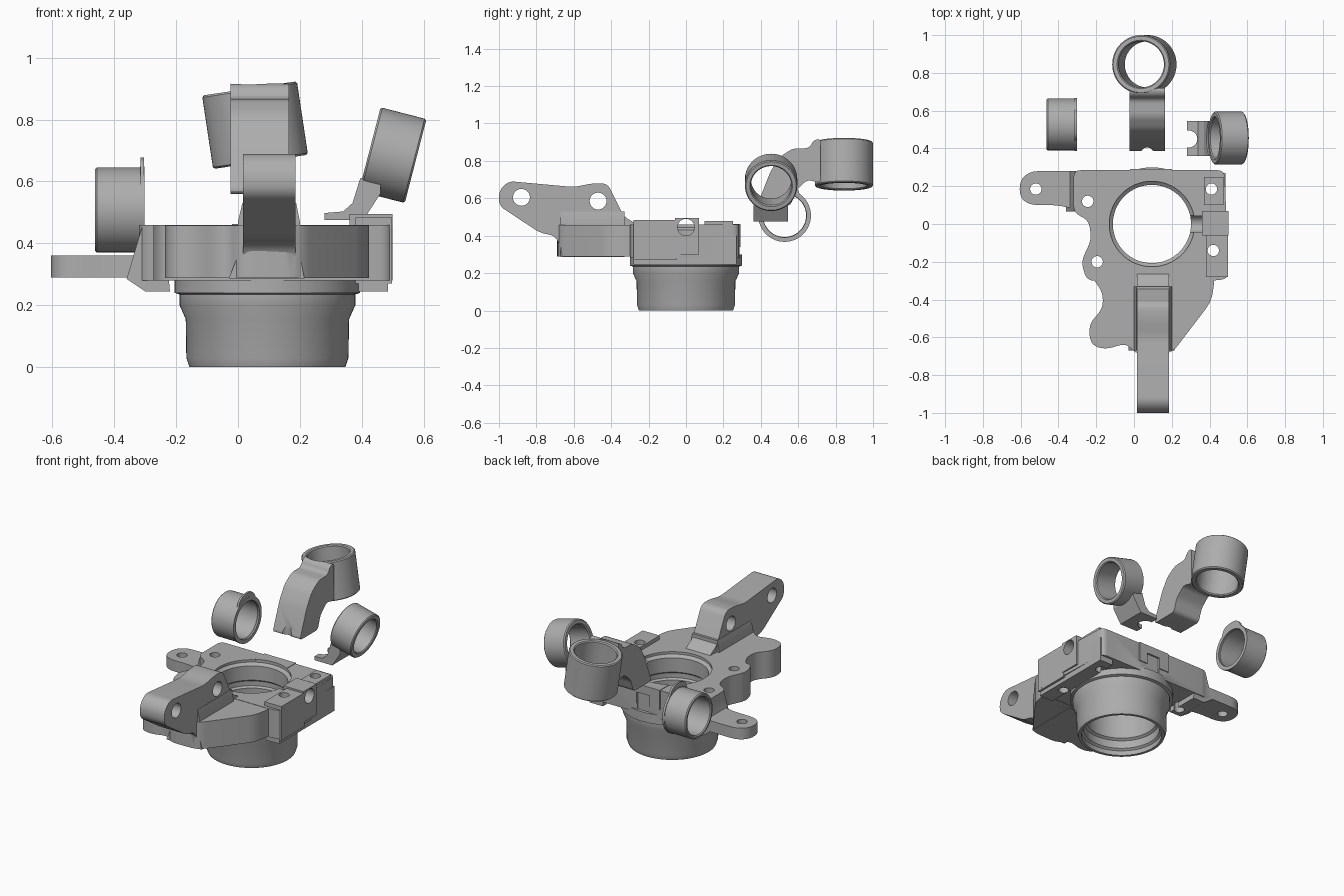
import bpy, bmesh, math
from mathutils import Vector

if "Cube" in bpy.data.objects:
    bpy.data.objects.remove(bpy.data.objects["Cube"], do_unlink=True)

steel = bpy.data.materials.new("cast_steel_grey")
steel.use_nodes = True
GREY = (0.42, 0.42, 0.42, 1)
steel.diffuse_color = GREY
steel.node_tree.nodes["Principled BSDF"].inputs["Base Color"].default_value = GREY

HUB = Vector((0.095, 0, 0))
ACROSS = Vector((1, 0, 0))
UP = Vector((0, 0, 1))


def finish(name, bm):
    """Turn a bmesh into a named steel object."""
    bmesh.ops.recalc_face_normals(bm, faces=bm.faces)
    mesh = bpy.data.meshes.new(name)
    bm.to_mesh(mesh)
    bm.free()
    mesh.materials.append(steel)
    obj = bpy.data.objects.new(name, mesh)
    bpy.context.collection.objects.link(obj)
    return obj


def rounded(pts, radius, steps=5):
    """Replace each corner of an outline with a short curve."""
    out = []
    for i, point in enumerate(pts):
        corner, before, after = Vector(point), Vector(pts[i - 1]), Vector(pts[(i + 1) % len(pts)])
        to_before, to_after = before - corner, after - corner
        start = corner + to_before.normalized() * min(radius, to_before.length * 0.48)
        end = corner + to_after.normalized() * min(radius, to_after.length * 0.48)
        for k in range(steps + 1):
            t = k / steps
            out.append(start.lerp(corner, t).lerp(corner.lerp(end, t), t))
    return out


def prism(name, pts, axis, low, high, radius=0):
    """Extrude an outline along an axis between two levels."""
    outline = rounded(pts, radius) if radius else pts
    place = {"x": lambda u, v, w: (w, u, v),
             "y": lambda u, v, w: (u, w, v),
             "z": lambda u, v, w: (u, v, w)}[axis]
    bm = bmesh.new()
    near, far = [[bm.verts.new(place(u, v, level)) for u, v in outline] for level in (low, high)]
    bm.faces.new(near)
    bm.faces.new(far)
    for i in range(len(outline)):
        bm.faces.new((near[i - 1], near[i], far[i], far[i - 1]))
    return finish(name, bm)


def box(name, x, y, z):
    corners = [(x[0], y[0]), (x[1], y[0]), (x[1], y[1]), (x[0], y[1])]
    return prism(name, corners, "z", z[0], z[1])


def lathe(name, profile, centre, axis=UP, sides=64):
    """Revolve a closed (radius, height) profile about an axis."""
    turn = Vector(axis).to_track_quat("Z", "Y")
    bm = bmesh.new()
    rings = []
    for k in range(sides):
        angle = math.tau * k / sides
        spoke = Vector((math.cos(angle), math.sin(angle), 0))
        rings.append([bm.verts.new(Vector(centre) + turn @ (spoke * r + UP * h)) for r, h in profile])
    for k in range(sides):
        last, ring = rings[k - 1], rings[k]
        for i in range(len(profile)):
            bm.faces.new((last[i - 1], ring[i - 1], ring[i], last[i]))
    bmesh.ops.remove_doubles(bm, verts=bm.verts, dist=1e-5)
    loose = [edge for edge in bm.edges if not edge.link_faces]
    bmesh.ops.delete(bm, geom=loose, context="EDGES")
    return finish(name, bm)


def rod(name, centre, radius, length, axis=UP):
    half = length / 2
    return lathe(name, [(0, -half), (radius, -half), (radius, half), (0, half)], centre, axis, 48)


def bushing(name, centre, axis, outer, inner, length, bevel=0.006):
    """Thick ring with bevelled rims."""
    half = length / 2
    section = [(inner, -half), (outer, -half), (outer, half), (inner, half)]
    return lathe(name, rounded(section, bevel, 1), centre, axis)


def combine(base, other, operation):
    """Boolean another object into the base, then remove it."""
    mod = base.modifiers.new("bool", "BOOLEAN")
    mod.operation, mod.solver, mod.object = operation, "EXACT", other
    bpy.context.view_layer.update()
    depsgraph = bpy.context.evaluated_depsgraph_get()
    mesh = bpy.data.meshes.new_from_object(base.evaluated_get(depsgraph))
    base.modifiers.clear()
    base.data = mesh
    bpy.data.objects.remove(other, do_unlink=True)


def fuse(base, other):
    combine(base, other, "UNION")


def cut(base, other):
    combine(base, other, "DIFFERENCE")


# Knuckle body: main plate
plate = [(-.32, .285), (.48, .285), (.5, -.29), (.42, -.3), (-.25, -.3), (-.28, -.2),
         (-.225, -.08), (-.24, .02), (-.32, .06)]
body = prism("knuckle_body", plate, "z", .28, .46, .04)

# Front web with the side lobe
web = [(-.27, -.22), (-.165, -.36), (-.165, -.45), (-.24, -.53), (-.23, -.64), (-.15, -.665),
       (-.04, -.63), (.01, -.69), (.2, -.685), (.41, -.41), (.43, -.27)]
fuse(body, prism("web", web, "z", .288, .458, .05))

# Side ear and its thick root
ear = [(-.2, .28), (-.55, .28), (-.605, .23), (-.605, .14), (-.55, .1), (-.4, .1), (-.2, .05)]
fuse(body, prism("ear", ear, "z", .29, .36, .05))
root = [(-.36, .285), (-.31, .455), (-.24, .455), (-.22, .245), (-.3, .245)]
fuse(body, prism("ear_root", root, "y", .065, .28))

# Side rail, raised pads and back plate
fuse(body, box("rail", (.39, .484), (-.28, .27), (.245, .4)))
fuse(body, box("pad", (.38, .498), (-.28, -.05), (.27, .484)))
fuse(body, box("sensor_boss", (.36, .499), (-.06, .07), (.3, .495)))
fuse(body, box("rear_pad", (.37, .475), (.1, .25), (.3, .478)))
fuse(body, box("back_plate", (-.02, .2), (.2, .291), (.34, .463)))

# Hub sleeve under the plate
sleeve = [(0, 0), (.252, 0), (.262, .03), (.264, .155), (.284, .2), (.284, .235), (.3, .24), (.3, .3), (0, .3)]
fuse(body, lathe("hub", sleeve, HUB))

# Steering arm on a flared base
arm = [(-1, .56), (-1, .64), (-.95, .692), (-.6, .66), (-.5, .68), (-.42, .68), (-.33, .5), (-.25, .455),
       (-.25, .3), (-.65, .3), (-.7, .4), (-.78, .415)]
fuse(body, prism("arm", arm, "x", .016, .186, .035))
flare = [(-.03, .286), (.215, .286), (.2, .36), (.2, .47), (.188, .53), (.014, .53), (0, .47), (0, .36)]
fuse(body, prism("arm_base", flare, "y", -.67, -.33))

# Stepped bore with a groove
bore = [(0, -.1), (.235, -.1), (.235, .03), (.222, .04), (.222, .09), (.207, .1), (.207, .29), (.218, .3),
        (.218, .33), (.207, .34), (.207, .43), (.226, .445), (.226, .8), (0, .8)]
cut(body, lathe("bore", bore, HUB))

# Bolt holes, cross holes and the back recess
for x, y in [(-.52, .185), (-.245, .12), (-.195, -.2), (.41, .185), (.42, -.14)]:
    cut(body, rod("bolt_hole", (x, y, .4), .03, .6))
for y, z in [(-.88, .605), (-.47, .585)]:
    cut(body, rod("arm_hole", (.1, y, z), .045, .5, ACROSS))
cut(body, rod("sensor_hole", (.43, 0, .445), .045, .4, ACROSS))
cut(body, box("back_recess", (.05, .14), (.28, .4), (.3, .41)))

# Rear upright bushing with its arched arm
rear_axis, rear_centre = (-.149, 0, .989), (.055, .845, .782)
rear = bushing("rear_bushing", rear_centre, rear_axis, .155, .122, .24)
arch_side = [(.72, .92), (.68, .91), (.66, .868), (.57, .866), (.5, .82), (.45, .74), (.38, .56),
             (.56, .56), (.585, .64), (.65, .7), (.72, .68)]
arch = prism("rear_bushing_arm", arch_side, "x", -.025, .165, .025)
cut(arch, rod("seat", rear_centre, .15, .6, rear_axis))
cut(arch, rod("notch", (.07, .37, .6), .035, .5))

# Tilted bushing with a notched foot
tilt_axis, tilt_centre = (.968, 0, -.25), (.5, .455, .685)
tilted = bushing("tilted_bushing", tilt_centre, tilt_axis, .14, .108, .153)
foot_side = [(.28, .475), (.28, .498), (.34, .503), (.37, .53), (.395, .61), (.46, .62), (.46, .56), (.405, .475)]
foot = prism("tilted_bushing_foot", foot_side, "y", .36, .545)
cut(foot, rod("seat", tilt_centre, .135, .6, tilt_axis))
cut(foot, rod("notch", (.29, .45, .5), .045, .3))

# Flanged bushing with a lobe on its lip
flange_centre = Vector((-.385, .527, .508))
lip_centre = flange_centre + ACROSS * .076
flanged = bushing("flanged_bushing", flange_centre, ACROSS, .137, .115, .155)
lip = rod("flanged_bushing_lip", lip_centre, .141, .014, ACROSS)
lobe = [(.43, .58), (.45, .66), (.5, .678), (.56, .678), (.6, .65), (.62, .58)]
fuse(lip, prism("lobe", lobe, "x", -.315, -.303, .03))
cut(lip, rod("lip_hole", lip_centre, .117, .2, ACROSS))

# Smooth the curved walls, keep the edges crisp
bpy.ops.object.select_all(action="DESELECT")
for obj in (body, rear, arch, tilted, foot, flanged, lip):
    obj.select_set(True)
bpy.context.view_layer.objects.active = body
bpy.ops.object.shade_smooth_by_angle(angle=math.radians(30))
